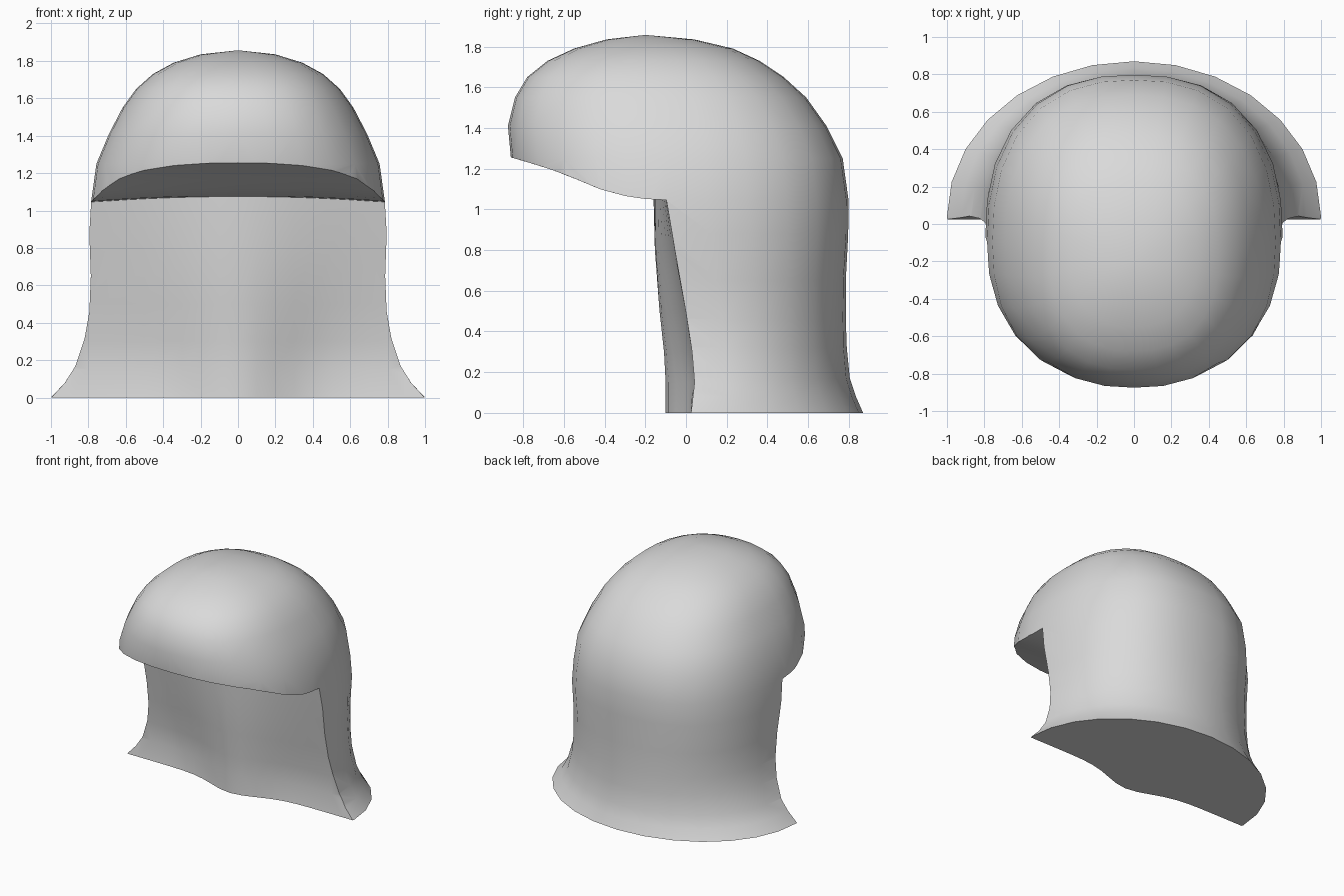
import bpy, bmesh, math

cube = bpy.data.objects.get("Cube")
if cube:
    bpy.data.objects.remove(cube, do_unlink=True)

SEGMENTS = 28

grey = bpy.data.materials.new("plain_grey")
grey.use_nodes = True
colour = (0.7, 0.7, 0.7, 1)
grey.diffuse_color = colour
grey.node_tree.nodes["Principled BSDF"].inputs["Base Color"].default_value = colour


def loft(name, rings, tip=None):
    """Skin closed rings of points; close the ends with a face or a tip."""
    bm = bmesh.new()
    rows = [[bm.verts.new(p) for p in ring] for ring in rings]
    count = len(rows[0])
    for low, high in zip(rows, rows[1:]):
        for i in range(count):
            j = (i + 1) % count
            bm.faces.new((low[i], low[j], high[j], high[i]))
    bm.faces.new(rows[0][::-1])
    if tip:
        top = bm.verts.new(tip)
        for i in range(count):
            bm.faces.new((rows[-1][i], rows[-1][(i + 1) % count], top))
    else:
        bm.faces.new(rows[-1])
    bmesh.ops.recalc_face_normals(bm, faces=bm.faces[:])
    mesh = bpy.data.meshes.new(name)
    bm.to_mesh(mesh)
    bm.free()
    obj = bpy.data.objects.new(name, mesh)
    bpy.context.collection.objects.link(obj)
    return obj


def rounded_ring(z, half_width, front, back, middle, power):
    ring = []
    for i in range(SEGMENTS):
        angle = math.tau * i / SEGMENTS
        c, s = math.cos(angle), math.sin(angle)
        # even steps in direction around a superellipse
        r = (abs(c) ** power + abs(s) ** power) ** (-1 / power)
        depth = back - middle if s > 0 else middle - front
        ring.append((half_width * r * c, middle + depth * r * s, z))
    return ring


# Outer shell: height, half width, front, back, widest depth, squareness
sections = [
    (0, 1.0, -.8, .87, .04, 2),
    (.08, .925, -.8, .835, .04, 2),
    (.17, .87, -.8, .805, .03, 2.05),
    (.32, .82, -.8, .79, .02, 2.1),
    (.46, .795, -.8, .785, .0, 2.2),
    (.65, .787, -.8, .785, -.03, 2.3),
    (.88, .795, -.82, .797, -.07, 2.4),
    (1.05, .785, -.84, .798, -.1, 2.4),
    (1.25, .757, -.86, .77, -.1, 2.4),
    (1.41, .69, -.875, .69, -.1, 2.4),
    (1.55, .617, -.84, .59, -.12, 2.4),
    (1.65, .545, -.78, .48, -.14, 2.4),
    (1.73, .455, -.68, .36, -.15, 2.4),
    (1.79, .345, -.55, .23, -.16, 2.3),
    (1.835, .2, -.39, .04, -.18, 2.2),
]
shell = loft("helmet_shell", [rounded_ring(*s) for s in sections], (0, -.2, 1.857))

# Opening below the brim: wall rows give height, corner depth, centre depth, bulge width
wall = [
    (-.2, .02, -.1, .28),
    (0, .025, -.1, .28),
    (.15, .042, -.1, .3),
    (.3, .03, -.108, .33),
    (.5, .0, -.13, .37),
    (.8, -.05, -.153, .45),
    (1.045, -.09, -.16, .5),
]
# Brim underside rows give depth, edge height, arch in the middle
brim = [(-.2, 1.05, .03), (-.3, 1.064, .03), (-.42, 1.095, .025),
        (-.54, 1.143, .02), (-.66, 1.19, .01), (-.86, 1.255, 0), (-1.2, 1.36, 0)]


def opening_slice(x):
    arch = max(0, 1 - (x / .78) ** 2)
    points = []
    for z, corner, centre, width in wall:
        bulge = math.exp(-(x / width) ** 2)
        lift = .03 * arch if z > 1 else 0
        points.append((x, corner + (centre - corner) * bulge, z + lift))
    points += [(x, y, z + rise * arch) for y, z, rise in brim]
    return points + [(x, -1.2, -.2)]


cutter = loft("opening_cutter", [opening_slice(i * .1) for i in range(-12, 13)])
cutter.hide_render = True

# Cut the opening, then drop the cutter
bpy.ops.object.select_all(action='DESELECT')
shell.select_set(True)
bpy.context.view_layer.objects.active = shell
cut = shell.modifiers.new("opening", 'BOOLEAN')
cut.operation = 'DIFFERENCE'
cut.solver = 'EXACT'
cut.object = cutter
bpy.ops.object.modifier_apply(modifier=cut.name)
bpy.data.objects.remove(cutter, do_unlink=True)

shell.data.materials.clear()
shell.data.materials.append(grey)
for face in shell.data.polygons:
    face.material_index = 0
bpy.ops.object.shade_smooth_by_angle(angle=math.radians(40))
